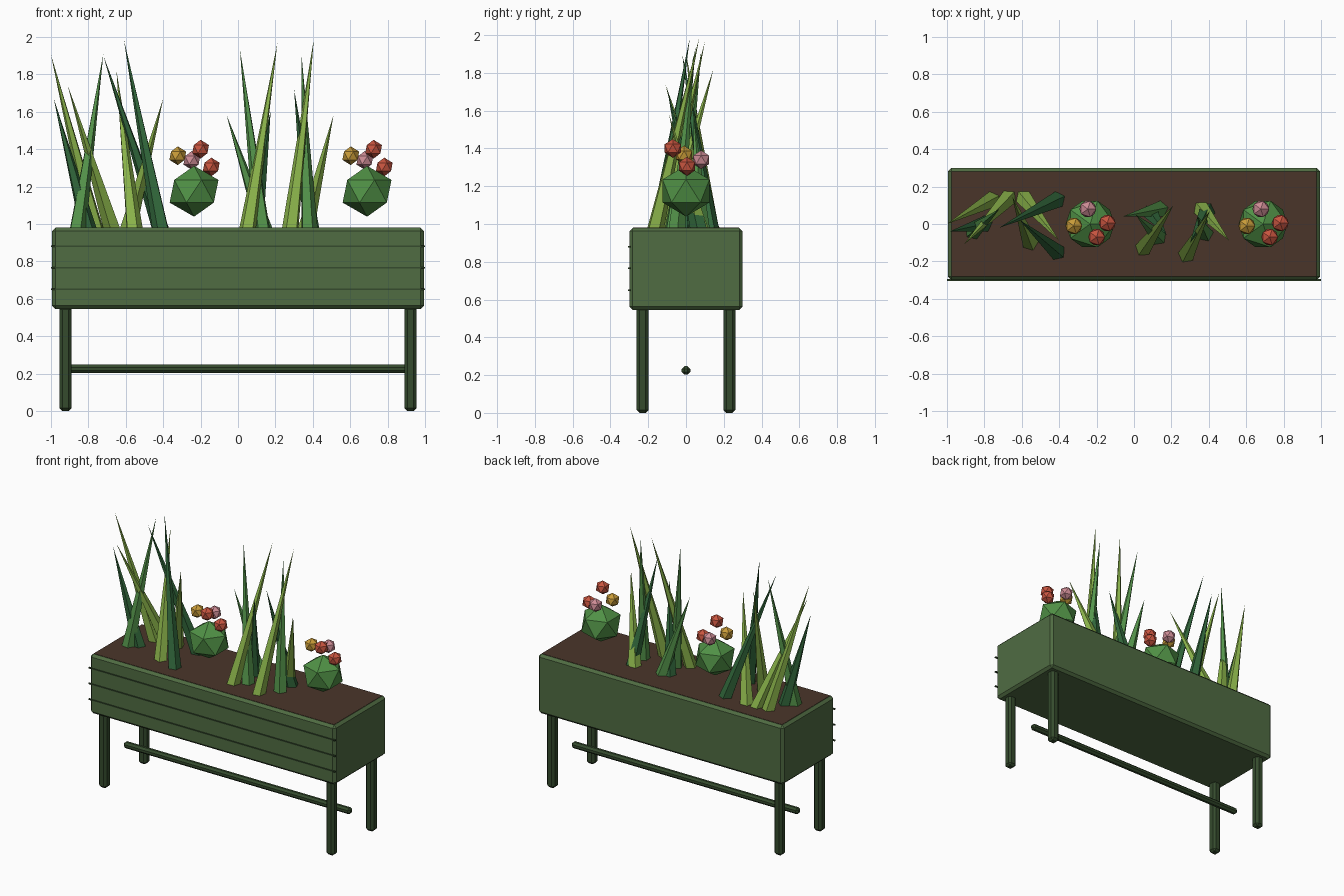
import bpy
from mathutils import Vector

if "Cube" in bpy.data.objects:
    bpy.data.objects.remove(bpy.data.objects["Cube"])


def material(name, rgb):
    m = bpy.data.materials.new(name)
    m.diffuse_color = (*rgb, 1)
    m.use_nodes = True
    m.node_tree.nodes["Principled BSDF"].inputs["Base Color"].default_value = m.diffuse_color
    return m


BOX = material("box_green", (0.08, 0.15, 0.055))
LEG = material("leg_green", (0.035, 0.07, 0.026))
SOIL = material("soil_brown", (0.068, 0.036, 0.023))
BUSH = material("bush_green", (0.08, 0.28, 0.06))
LIGHT = material("blade_light", (0.26, 0.46, 0.07))
MID = material("blade_mid", (0.09, 0.30, 0.07))
DARK = material("blade_dark", (0.032, 0.14, 0.045))
YELLOW = material("flower_yellow", (0.58, 0.33, 0.04))
RED = material("flower_red", (0.58, 0.09, 0.05))
PINK = material("flower_pink", (0.61, 0.26, 0.30))


def finish(name, mat):
    ob = bpy.context.object
    ob.name = name
    ob.data.materials.append(mat)
    return ob


def box(name, loc, size, mat, bevel=0.0):
    bpy.ops.mesh.primitive_cube_add(size=1, location=loc)
    ob = finish(name, mat)
    ob.scale = size
    bpy.ops.object.transform_apply(location=False, rotation=False, scale=True)
    if bevel:
        mod = ob.modifiers.new("bevel", 'BEVEL')
        mod.width = bevel
        mod.segments = 1
    return ob


def ball(name, loc, radius, mat, squash=1.0):
    bpy.ops.mesh.primitive_ico_sphere_add(subdivisions=1, radius=radius, location=loc)
    ob = finish(name, mat)
    ob.scale.z = squash
    return ob


def blade(name, base, tip, mat):
    a, b = Vector((*base, 0.965)), Vector(tip)
    d = b - a
    bpy.ops.mesh.primitive_cone_add(vertices=5, radius1=0.047, radius2=0, depth=d.length,
                                    location=(a + b) / 2)
    ob = finish(name, mat)
    ob.rotation_euler = d.to_track_quat('Z', 'Y').to_euler()


# Trough, soil and front plank seams
box("planter_box", (0, 0, 0.7625), (1.99, 0.6, 0.435), BOX, 0.018)
box("soil", (0, 0, 0.966), (1.95, 0.56, 0.032), SOIL)
for i, z in enumerate((0.65, 0.765, 0.88)):
    box(f"plank_seam_{i}", (0, -0.3, z), (2.0, 0.012, 0.008), LEG)

# Legs and stretcher
for sx in (-1, 1):
    for sy in (-1, 1):
        box(f"leg_{sx}_{sy}", (sx * 0.922, sy * 0.23, 0.28), (0.065, 0.065, 0.56), LEG, 0.016)
box("stretcher", (0, 0, 0.225), (1.84, 0.045, 0.045), LEG, 0.014)

# Grass blades: base xy, tip xyz, colour
blades = [
    ((-0.67, 0.14), (-0.91, -0.11, 1.74), LIGHT),
    ((-0.76, 0.13), (-1.00, 0.00, 1.905), LIGHT),
    ((-0.80, 0.00), (-0.985, -0.04, 1.67), DARK),
    ((-0.86, -0.04), (-0.72, 0.08, 1.91), MID),
    ((-0.41, -0.15), (-0.61, 0.02, 1.985), DARK),
    ((-0.41, 0.13), (-0.72, -0.02, 1.90), DARK),
    ((-0.555, -0.10), (-0.65, 0.145, 1.82), LIGHT),
    ((-0.59, 0.14), (-0.40, -0.09, 1.67), LIGHT),
    ((0.05, -0.13), (0.21, 0.10, 1.965), LIGHT),
    ((0.13, -0.07), (0.01, 0.05, 1.935), MID),
    ((0.14, 0.08), (-0.06, 0.04, 1.58), MID),
    ((0.09, 0.06), (0.175, -0.06, 1.61), DARK),
    ((0.28, -0.165), (0.405, 0.07, 1.985), LIGHT),
    ((0.38, -0.05), (0.34, 0.04, 1.90), MID),
    ((0.39, 0.07), (0.30, -0.10, 1.72), DARK),
    ((0.36, 0.08), (0.51, -0.09, 1.58), LIGHT),
]
for i, (base, tip, mat) in enumerate(blades):
    blade(f"grass_blade_{i}", base, tip, mat)

# Flowering bushes
flowers = [((-0.087, -0.01, 1.365), YELLOW), ((0.035, -0.07, 1.40), RED),
           ((-0.012, 0.08, 1.34), PINK), ((0.092, 0.005, 1.305), RED)]
for i, x in enumerate((-0.235, 0.69)):
    ball(f"bush_{i}", (x, 0, 1.175), 0.146, BUSH, 0.93)
    for j, (p, mat) in enumerate(flowers):
        ball(f"flower_{i}_{j}", (x + p[0], p[1], p[2]), 0.05, mat)
